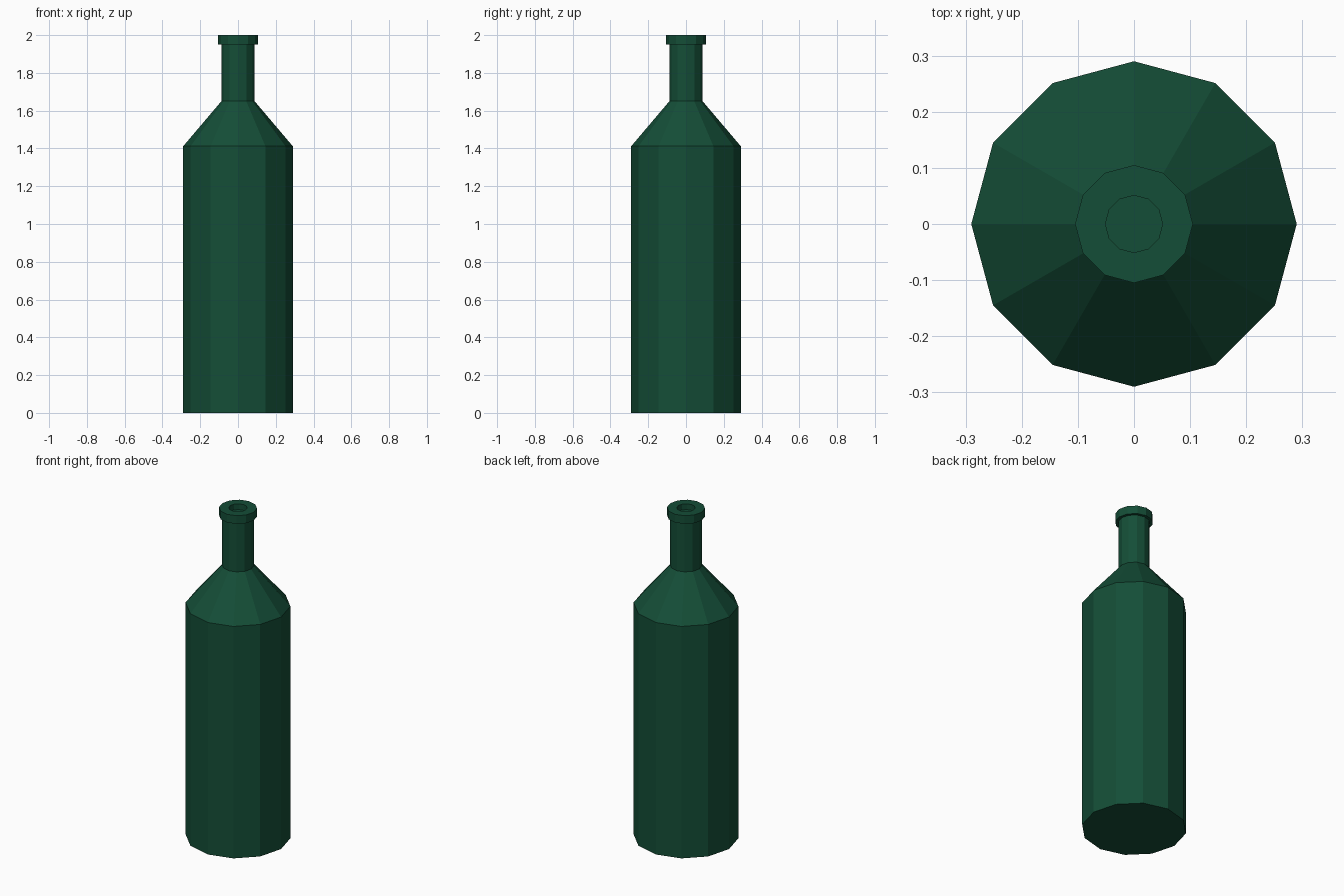
import bpy, bmesh, math

if "Cube" in bpy.data.objects:
    bpy.data.objects.remove(bpy.data.objects["Cube"])

SIDES = 12

glass = bpy.data.materials.new("dark_green_glass")
glass.diffuse_color = (0.007, 0.075, 0.038, 1)
glass.use_nodes = True
glass.node_tree.nodes["Principled BSDF"].inputs["Base Color"].default_value = glass.diffuse_color

# Outline (radius, height): base, body, shoulder, neck, lip, mouth recess
profile = [(0.29, 0.0), (0.29, 1.412), (0.088, 1.65), (0.088, 1.95),
           (0.105, 1.95), (0.105, 2.0), (0.051, 2.0), (0.051, 1.965)]

bm = bmesh.new()
rings = []
for r, z in profile:
    rings.append([bm.verts.new((r * math.cos(2 * math.pi * i / SIDES),
                                r * math.sin(2 * math.pi * i / SIDES), z))
                  for i in range(SIDES)])

# Side walls
for a, b in zip(rings, rings[1:]):
    for i in range(SIDES):
        j = (i + 1) % SIDES
        bm.faces.new((a[i], a[j], b[j], b[i]))

# Bottom and floor of the mouth
bm.faces.new(rings[0][::-1])
bm.faces.new(rings[-1])

mesh = bpy.data.meshes.new("bottle")
bm.to_mesh(mesh)
bm.free()
mesh.materials.append(glass)
bottle = bpy.data.objects.new("bottle", mesh)
bpy.context.collection.objects.link(bottle)
